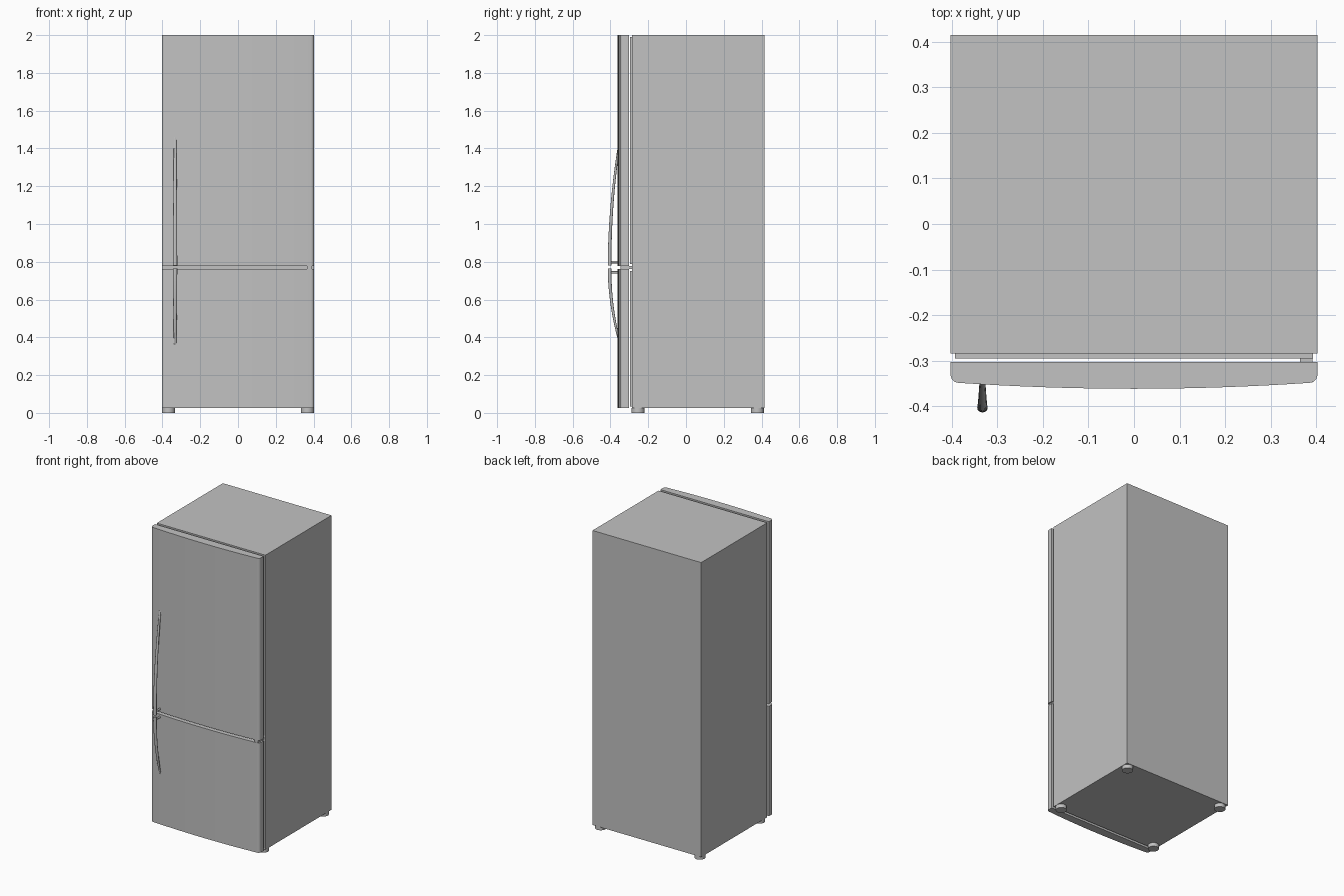
import bpy, bmesh, math
from mathutils import Matrix, Vector

cube = bpy.data.objects.get("Cube")
if cube:
    bpy.data.objects.remove(cube, do_unlink=True)

GREY = (0.54, 0.54, 0.54, 1)
grey = bpy.data.materials.new("brushed_grey")
grey.use_nodes = True
grey.diffuse_color = GREY
grey.node_tree.nodes["Principled BSDF"].inputs["Base Color"].default_value = GREY

HALF = 0.403          # half width of cabinet and doors
HANDLE_X = -0.333


def finish(name, bm, smooth=False):
    bmesh.ops.recalc_face_normals(bm, faces=bm.faces)
    mesh = bpy.data.meshes.new(name)
    bm.to_mesh(mesh)
    bm.free()
    mesh.materials.append(grey)
    obj = bpy.data.objects.new(name, mesh)
    bpy.context.collection.objects.link(obj)
    if smooth:
        bpy.ops.object.select_all(action='DESELECT')
        obj.select_set(True)
        bpy.context.view_layer.objects.active = obj
        bpy.ops.object.shade_smooth_by_angle(angle=math.radians(35))
    return obj


def box(name, low, high):
    low, high = Vector(low), Vector(high)
    bm = bmesh.new()
    place = Matrix.Translation((low + high) / 2) @ Matrix.Diagonal((*(high - low), 1))
    bmesh.ops.create_cube(bm, size=1, matrix=place)
    return finish(name, bm)


def cylinder(name, centre, radius, depth, rotation=None):
    bm = bmesh.new()
    place = Matrix.Translation(centre) @ (rotation or Matrix.Identity(4))
    bmesh.ops.create_cone(bm, cap_ends=True, segments=24, radius1=radius,
                          radius2=radius, depth=depth, matrix=place)
    return finish(name, bm, True)


def door(name, bottom, top):
    """Extrude a bowed plan outline with rounded front corners."""
    r, back, corner_y, bow = 0.018, -0.303, -0.349, 0.013
    inner = HALF - r
    plan = [(-HALF, back)]
    corner = [(inner + r * math.cos(a), corner_y + r - r * math.sin(a))
              for a in (math.pi / 2 * i / 6 for i in range(7))]
    plan += [(-x, y) for x, y in corner]
    for i in range(1, 16):
        t = -1 + i / 8
        plan.append((t * inner, corner_y - bow * (1 - t * t)))
    plan += corner[::-1] + [(HALF, back)]
    bm = bmesh.new()
    face = bm.faces.new([bm.verts.new((x, y, bottom)) for x, y in plan])
    ext = bmesh.ops.extrude_face_region(bm, geom=[face])
    verts = [g for g in ext["geom"] if isinstance(g, bmesh.types.BMVert)]
    bmesh.ops.translate(bm, verts=verts, vec=(0, 0, top - bottom))
    return finish(name, bm, True)


def handle(name, grip_z, tip_z):
    """Loft tapering oval rings from the grip end to the tip on the door."""
    steps, sides = 20, 16
    bm = bmesh.new()
    rings = []
    for i in range(steps + 1):
        t = i / steps
        front = -0.414 + 0.061 * t ** 1.9
        wide = 0.0115 - 0.005 * t ** 1.5
        deep = 0.010 - 0.005 * t
        z = grip_z + (tip_z - grip_z) * t
        rings.append([bm.verts.new((HANDLE_X + wide * math.cos(a),
                                    front + deep + deep * math.sin(a), z))
                      for a in (math.tau * k / sides for k in range(sides))])
    for a, b in zip(rings, rings[1:]):
        for k in range(sides):
            n = (k + 1) % sides
            bm.faces.new((a[k], a[n], b[n], b[k]))
    bm.faces.new(rings[0])
    bm.faces.new(rings[-1])
    return finish(name, bm, True)


# Cabinet and door seals
box("cabinet", (-HALF, -0.285, 0.025), (HALF, 0.415, 2.0))
box("upper_seal", (-0.393, -0.296, 0.788), (0.393, -0.285, 1.99))
box("lower_seal", (-0.393, -0.296, 0.035), (0.393, -0.285, 0.752))

# Doors and the hinge between them
door("upper_door", 0.778, 2.0)
door("lower_door", 0.025, 0.762)
box("middle_hinge", (0.365, -0.348, 0.762), (0.392, -0.285, 0.778))

# Handles with their mounting posts
handle("upper_handle", 0.779, 1.46)
handle("lower_handle", 0.764, 0.36)
sideways = Matrix.Rotation(math.pi / 2, 4, 'X')
for name, z in (("upper_handle_post", 0.798), ("lower_handle_post", 0.744)):
    cylinder(name, (HANDLE_X, -0.373, z), 0.006, 0.046, sideways)

# Feet
for side, x in (("right", -0.368), ("left", 0.368)):
    for end, y in (("front", -0.254), ("back", 0.378)):
        cylinder(f"{end}_{side}_foot", (x, y, 0.0135), 0.034, 0.027)
